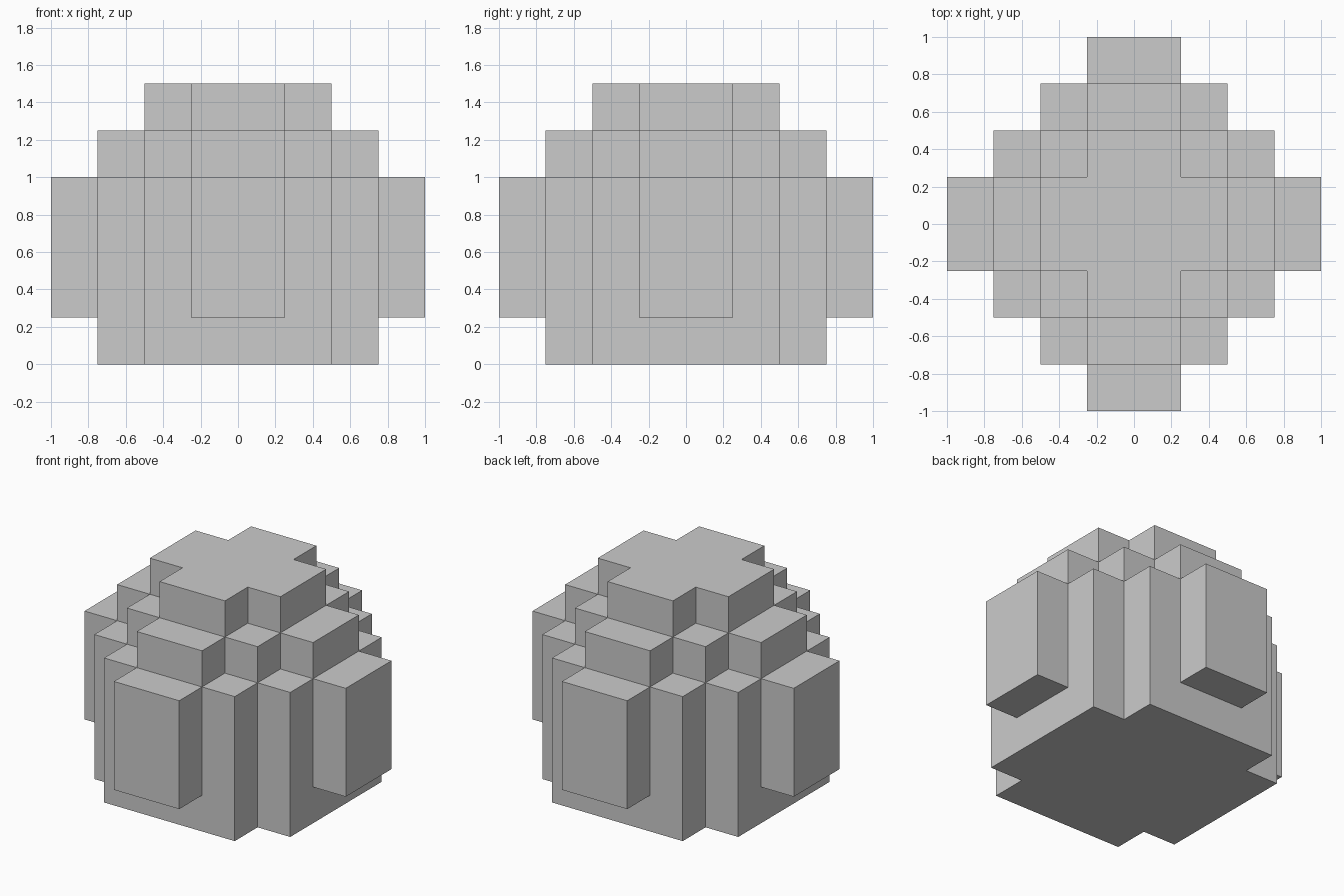
import bpy, bmesh, math

if "Cube" in bpy.data.objects:
    bpy.data.objects.remove(bpy.data.objects["Cube"])

U = 0.25  # edge length of one block


def reach(k):
    """Diamond size of layer k: a block is filled when ring(x) + ring(y) <= reach."""
    return 5 if k < 4 else 4 if k == 4 else 3


def ring(i):
    """Ring number (1..4) of a block index counted from the centre line."""
    return i + 1 if i >= 0 else -i


def filled(i, j, k):
    if not 0 <= k < 6:
        return False
    a, b = ring(i), ring(j)
    if k == 0 and max(a, b) > 3:  # the four side slabs float one block up
        return False
    return a + b <= reach(k)


# Stepped block dome: keep only the exposed block sides
bm = bmesh.new()
for i in range(-4, 4):
    for j in range(-4, 4):
        for k in range(6):
            if not filled(i, j, k):
                continue
            for axis in range(3):
                for side in (0, 1):
                    n = [i, j, k]
                    n[axis] += 1 if side else -1
                    if filled(*n):
                        continue
                    quad = []
                    for s, t in ((0, 0), (1, 0), (1, 1), (0, 1)):
                        p = [i, j, k]
                        p[axis] += side
                        p[(axis + 1) % 3] += s
                        p[(axis + 2) % 3] += t
                        quad.append(bm.verts.new([c * U for c in p]))
                    bm.faces.new(quad if side else quad[::-1])

# Weld the blocks and merge coplanar sides into large flat faces
bmesh.ops.remove_doubles(bm, verts=bm.verts, dist=1e-4)
bmesh.ops.dissolve_limit(bm, angle_limit=math.radians(1),
                         verts=bm.verts, edges=bm.edges)
bmesh.ops.recalc_face_normals(bm, faces=bm.faces)

mesh = bpy.data.meshes.new("stepped_dome")
bm.to_mesh(mesh)
bm.free()
dome = bpy.data.objects.new("stepped_dome", mesh)
bpy.context.collection.objects.link(dome)
